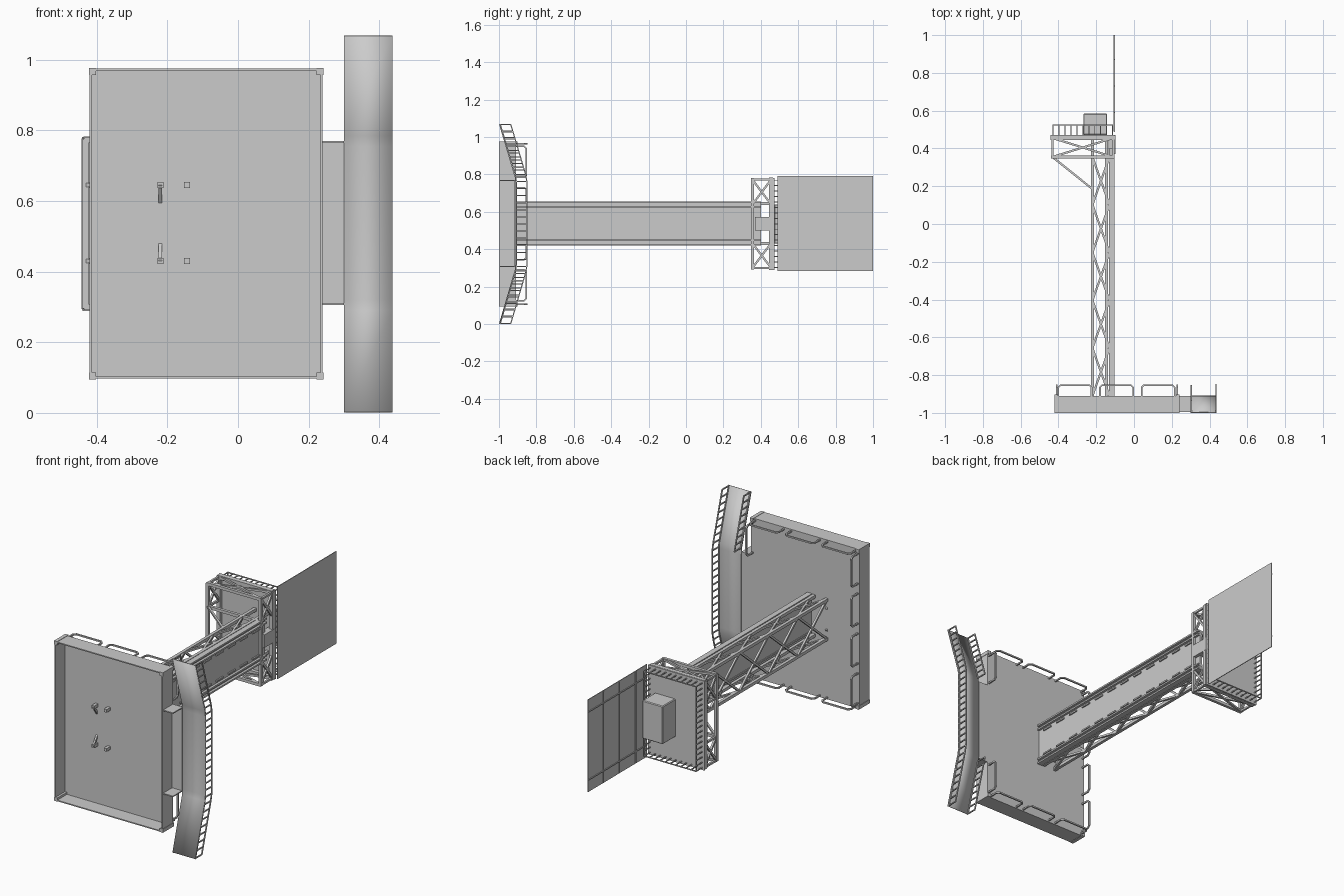
import bpy
import bmesh
from mathutils import Matrix, Vector

cube = bpy.data.objects.get("Cube")
if cube:
    bpy.data.objects.remove(cube, do_unlink=True)

grey = bpy.data.materials.new("steel grey")
grey.use_nodes = True
COLOUR = (0.6, 0.6, 0.6, 1)
grey.diffuse_color = COLOUR
grey.node_tree.nodes["Principled BSDF"].inputs["Base Color"].default_value = COLOUR


def finish(name, bm):
    mesh = bpy.data.meshes.new(name)
    bm.to_mesh(mesh)
    bm.free()
    mesh.materials.append(grey)
    obj = bpy.data.objects.new(name, mesh)
    bpy.context.collection.objects.link(obj)
    return obj


def add_box(bm, x, y, z):
    """Box from (low, high) ranges."""
    lo, hi = Vector((x[0], y[0], z[0])), Vector((x[1], y[1], z[1]))
    m = Matrix.Translation((lo + hi) / 2) @ Matrix.Diagonal((*(hi - lo), 1))
    bmesh.ops.create_cube(bm, size=1, matrix=m)


def boxes(name, *ranges):
    bm = bmesh.new()
    for r in ranges:
        add_box(bm, *r)
    return finish(name, bm)


def beams(name, paths, t):
    """Square bars along each polyline."""
    bm = bmesh.new()
    for path in paths:
        for a, b in zip(path, path[1:]):
            a, b = Vector(a), Vector(b)
            d = b - a
            m = (Matrix.Translation((a + b) / 2) @ d.to_track_quat('Z', 'Y').to_matrix().to_4x4()
                 @ Matrix.Diagonal((t, t, d.length + t * 0.5, 1)))
            bmesh.ops.create_cube(bm, size=1, matrix=m)
    return finish(name, bm)


def lerp(a, b, f):
    return Vector(a).lerp(Vector(b), f)


# Base pan, open at the front
X0, X1, Z0, Z1 = -0.42, 0.24, 0.097, 0.975
DECK, W = -0.91, 0.006
boxes("base_pan",
      ((X0, X1), (DECK - W, DECK), (Z0, Z1)),
      ((X0, X0 + W), (-1, DECK), (Z0, Z1)), ((X1 - W, X1), (-1, DECK), (Z0, Z1)),
      ((X0, X1), (-1, DECK), (Z0, Z0 + W)), ((X0, X1), (-1, DECK), (Z1 - W, Z1)))
beams("base_corner_posts", [[(x, -0.995, z), (x, DECK + 0.003, z)]
      for x in (X0 + 0.008, X1 - 0.008) for z in (Z0 + 0.008, Z1 - 0.008)], 0.02)


# Guard rails round the base
def hoop(a, b):
    up, c = Vector((0, 0.057, 0)), 0.012
    a, b = Vector(a), Vector(b)
    d = (b - a).normalized() * c
    low = up - Vector((0, c, 0))
    return [a, a + low, a + up + d, b + up - d, b + low, b]


hoops = []
for z in (Z0 + 0.01, Z1 - 0.01):
    for x in (-0.4, -0.18, 0.04):
        hoops.append(hoop((x, DECK, z), (x + 0.175, DECK, z)))
for i in range(4):
    z = 0.125 + 0.22 * i
    for x in (X0 + 0.01, X1 - 0.01):
        if x < 0 or i in (0, 3):
            hoops.append(hoop((x, DECK, z), (x, DECK, z + 0.165)))
beams("base_guard_rails", hoops, 0.008)

# Side walkway with sloping ends
RX0, RX1 = 0.3, 0.438
profile = [(-0.997, 0.002), (-0.913, 0.29), (-0.91, 0.32), (-0.91, 0.755), (-0.913, 0.785), (-0.997, 1.068)]
bm = bmesh.new()
rows = [[bm.verts.new((x, y, z)) for y, z in profile] for x in (RX0, RX1)]
for i in range(len(profile) - 1):
    bm.faces.new((rows[0][i], rows[1][i], rows[1][i + 1], rows[0][i + 1]))
walk = finish("walkway", bm)
solid = walk.modifiers.new("thickness", 'SOLIDIFY')
solid.thickness = 0.005
solid.offset = 0
for p in walk.data.polygons:
    p.use_smooth = True
boxes("walkway_link",
      ((X1, RX0), (DECK - W, DECK), (0.305, 0.77)),
      ((X1, RX0), (-0.995, DECK), (0.305, 0.311)), ((X1, RX0), (-0.995, DECK), (0.764, 0.77)))


# Walkway railings: rail plus close posts
def height(z):
    for (ya, za), (yb, zb) in zip(profile, profile[1:]):
        if za <= z <= zb:
            return ya + (yb - ya) * (z - za) / (zb - za)


def fence_path(x, za, zb, posts):
    zs = [za + (zb - za) * i / posts for i in range(posts + 1)]
    out = [[(x, height(z), z), (x, height(z) + 0.06, z)] for z in zs]
    for lift in (0.004, 0.06):
        out.append([(x, height(z) + lift, z) for z in zs])
    return out


beams("walkway_railings",
      fence_path(RX1 - 0.003, 0.004, 1.066, 28)
      + fence_path(RX0 + 0.003, 0.004, 0.285, 8)
      + fence_path(RX0 + 0.003, 0.79, 1.066, 8), 0.006)

# Lattice tower
TX0, TX1, TZ0, TZ1, TOP = -0.22, -0.145, 0.43, 0.645, 0.46
beams("tower_chords", [[(x, -0.945, z), (x, TOP, z)]
      for x in (TX0, TX1) for z in (TZ0, TZ1)], 0.017)
BAYS = 5
step = (0.355 - DECK) / BAYS
cross = []
for i in range(BAYS):
    ya, yb = DECK + i * step, DECK + (i + 1) * step
    for z in (TZ0, TZ1):
        cross += [[(TX0, ya, z), (-0.13, yb, z)], [(-0.13, ya, z), (TX0, yb, z)]]
    for x in (TX0,):
        cross += [[(x, ya, TZ0), (x, yb, TZ1)], [(x, ya, TZ1), (x, yb, TZ0)]]
beams("tower_bracing", cross, 0.011)
beams("tower_foot_lugs", [[(TX0, -0.945, z), (TX0, DECK, z + s * 0.05)]
      for z, s in ((TZ0, 1), (TZ1, -1))], 0.01)

# Side plate of the tower with edge rails and slots
PY = (DECK, 0.4)
boxes("tower_side_plate", ((-0.128, -0.115), PY, (0.425, 0.65)),
      *[((-0.132, -0.102), PY, (z, z + 0.009)) for z in (0.42, 0.443, 0.623, 0.646)])
boxes("tower_plate_clips", *[((-0.115, -0.108), (y, y + 0.06), (z, z + 0.008))
      for i in range(12) for y in (-0.87 + 0.105 * i,) for z in (0.462, 0.605)])

# Head platform: two square frames with cross bracing between
HX0, HX1, HZ0, HZ1 = -0.432, -0.11, 0.3, 0.772
FLOOR = 0.472


def ring(y, inset=0):
    a, b, c, d = HX0 + inset, HX1 - inset, HZ0 + inset, HZ1 - inset
    return [(a, y, c), (b, y, c), (b, y, d), (a, y, d), (a, y, c)]


beams("head_lower_frame", [ring(0.355)] + [[(HX0, 0.355, z), (HX1, 0.355, z)] for z in (TZ0, TZ1)], 0.016)
beams("head_upper_frame", [ring(0.455)], 0.022)
braces = []
low, high = ring(0.355), ring(0.455)
for i in range(4):
    braces.append([low[i], high[i]])
    if i % 2 == 0:
        braces += [[low[i], high[i + 1]], [high[i], low[i + 1]]]
    else:
        for f, g in ((0, 0.28), (0.72, 1)):
            p, q = lerp(low[i], low[i + 1], f), lerp(low[i], low[i + 1], g)
            r, s = lerp(high[i], high[i + 1], f), lerp(high[i], high[i + 1], g)
            braces += [[p, s], [r, q]]
for z in (TZ0, TZ1):
    braces.append([(HX0, 0.355, z), (TX0, 0.185, z)])
    braces.append([(HX0, 0.355, z), (HX0, 0.455, z)])
beams("head_bracing", braces, 0.011)
boxes("head_floor", ((-0.442, -0.1), (0.464, FLOOR), (0.29, 0.782)))

# Platform railing
rail = []
base, cap = ring(FLOOR, 0.003), ring(0.525, 0.003)
for i in range(4):
    n = 10 if i % 2 == 0 else 16
    rail += [[lerp(base[i], base[i + 1], k / n), lerp(cap[i], cap[i + 1], k / n)] for k in range(n)]
beams("head_railing", rail + [cap], 0.005)

# Equipment cabinet
cabinet = boxes("equipment_cabinet", ((-0.268, -0.142), (FLOOR, 0.585), (0.43, 0.64)))
bevel = cabinet.modifiers.new("edges", 'BEVEL')
bevel.width = 0.004
bevel.segments = 1

# Day board with ribs on its rear side, and its bracket
boxes("day_board", ((-0.104, -0.1), (0.488, 1), (0.283, 0.792)))
beams("day_board_ribs",
      [[(-0.105, y, 0.287), (-0.105, y, 0.788)] for y in (0.59, 0.73, 0.87)]
      + [[(-0.105, 0.49, z), (-0.105, 0.998, z)] for z in (0.35, 0.725)], 0.006)
boxes("day_board_bracket", ((-0.135, -0.098), (0.37, 0.47), (0.5, 0.572)))
